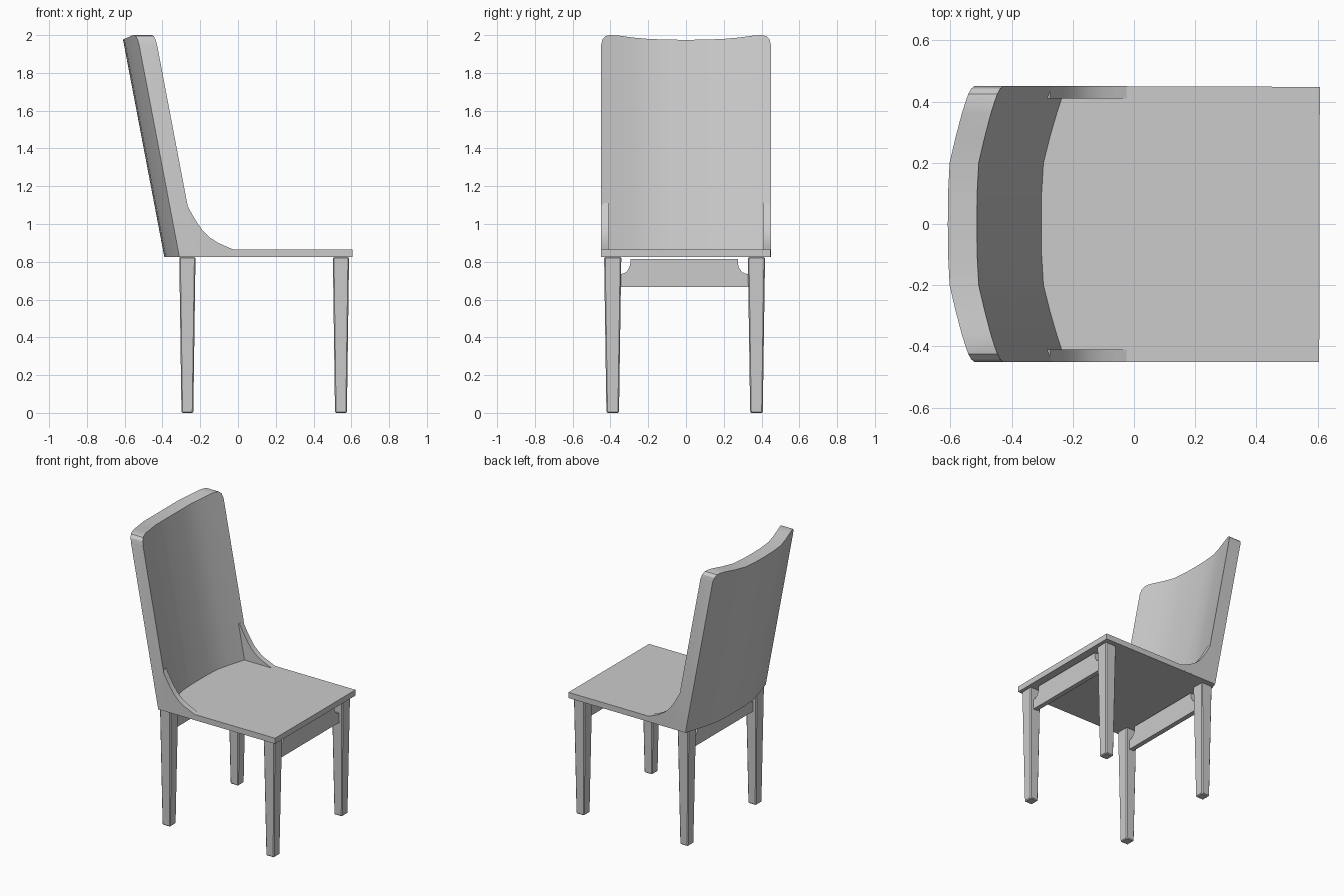
import bpy, bmesh
from mathutils import Vector

if "Cube" in bpy.data.objects:
    bpy.data.objects.remove(bpy.data.objects["Cube"])


def finish(bm, name, smooth=False, bevel=0):
    bmesh.ops.recalc_face_normals(bm, faces=bm.faces)
    me = bpy.data.meshes.new(name)
    bm.to_mesh(me)
    bm.free()
    ob = bpy.data.objects.new(name, me)
    bpy.context.collection.objects.link(ob)
    if bevel:
        m = ob.modifiers.new("bevel", "BEVEL")
        m.width = bevel
        m.segments = 1
    if smooth:
        bpy.ops.object.select_all(action='DESELECT')
        ob.select_set(True)
        bpy.context.view_layer.objects.active = ob
        bpy.ops.object.shade_smooth_by_angle(angle=0.45)
    return ob


def prism(name, points, direction, smooth=False):
    """Extrude a planar outline along a direction."""
    bm = bmesh.new()
    face = bm.faces.new([bm.verts.new(p) for p in points])
    ext = bmesh.ops.extrude_face_region(bm, geom=[face], use_keep_orig=True)
    moved = [g for g in ext["geom"] if isinstance(g, bmesh.types.BMVert)]
    bmesh.ops.translate(bm, verts=moved, vec=Vector(direction))
    return finish(bm, name, smooth)


SEAT_BOTTOM, SEAT_TOP = 0.825, 0.865
SLOPE = -0.19

# half of the backrest: (y, forward bow, top height)
half = [(0, 0, 1.975), (0.1, 0.001, 1.976), (0.2, 0.007, 1.98),
        (0.28, 0.027, 1.987), (0.36, 0.050, 1.998), (0.40, 0.063, 2.0),
        (0.425, 0.071, 1.995), (0.442, 0.077, 1.977), (0.45, 0.08, 1.945)]
columns = [(-y, c, z) for y, c, z in reversed(half[1:])] + half

# backrest: bowed, leaning slab
bm = bmesh.new()
rings = []
for y, c, top in columns:
    ring = []
    for x0, z in ((-0.39, SEAT_BOTTOM), (-0.39, top), (-0.295, top), (-0.295, SEAT_BOTTOM)):
        ring.append(bm.verts.new((x0 + c + SLOPE * (z - SEAT_BOTTOM), y, z)))
    rings.append(ring)
for a, b in zip(rings, rings[1:]):
    for i in range(4):
        j = (i + 1) % 4
        bm.faces.new((a[i], a[j], b[j], b[i]))
bm.faces.new(rings[0])
bm.faces.new(rings[-1])
finish(bm, "backrest", smooth=True)

# seat: its rear edge follows the bow of the backrest
outline = [(-0.34 + c, y, SEAT_BOTTOM) for y, c, _ in columns]
outline += [(0.607, 0.448, SEAT_BOTTOM), (0.605, -0.45, SEAT_BOTTOM)]
prism("seat", outline, (0, 0, SEAT_TOP - SEAT_BOTTOM))

# curved side brackets between backrest and seat
bracket = [(-0.27, 0.83), (-0.30, 1.11), (-0.275, 1.11), (-0.245, 1.055),
           (-0.215, 1.005), (-0.185, 0.963), (-0.15, 0.929), (-0.105, 0.9),
           (-0.06, 0.88), (-0.022, 0.864), (-0.022, 0.83)]
for side, y in (("right", -0.45), ("left", 0.41)):
    prism(side + "_bracket", [(x, y, z) for x, z in bracket], (0, 0.04, 0), True)

# tapered legs
for xn, x in (("front", 0.545), ("back", -0.268)):
    for yn, y in (("right", -0.388), ("left", 0.373)):
        bm = bmesh.new()
        bmesh.ops.create_cube(bm, size=1)
        for v in bm.verts:
            w = 0.086 if v.co.z > 0 else 0.063
            v.co = (x + v.co.x * w, y + v.co.y * w * 1.06, SEAT_BOTTOM if v.co.z > 0 else 0)
        finish(bm, f"{xn}_{yn}_leg", bevel=0.006)

# aprons with scooped upper corners
scoop = [(0.337, 0.735), (0.318, 0.739), (0.302, 0.75), (0.29, 0.77), (0.285, 0.79), (0.285, 0.815)]
rail = [(0.345, 0.667)] + [(0.345, 0.735)] + scoop
rail += [(-y, z) for y, z in reversed(rail)]
for name, x in (("front", 0.545), ("back", -0.268)):
    prism(name + "_apron", [(x - 0.017, y - 0.01, z) for y, z in rail], (0.034, 0, 0))
